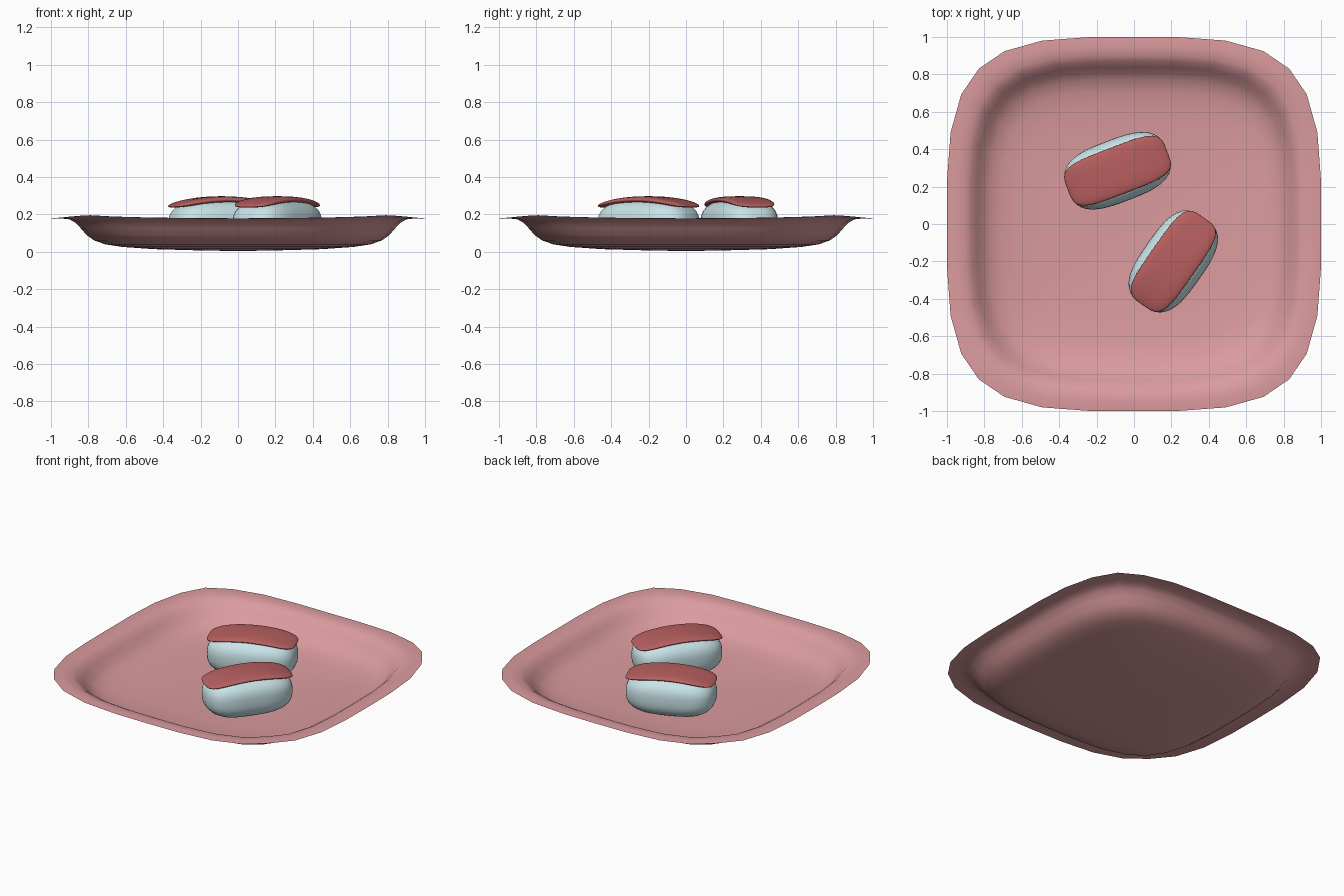
import bpy, bmesh, math
from mathutils import Matrix, Vector

if "Cube" in bpy.data.objects:
    bpy.data.objects.remove(bpy.data.objects["Cube"])


def material(name, rgb):
    m = bpy.data.materials.new(name)
    m.diffuse_color = (*rgb, 1)
    m.use_nodes = True
    m.node_tree.nodes["Principled BSDF"].inputs["Base Color"].default_value = m.diffuse_color
    return m


PINK = material("pink glaze", (0.71, 0.33, 0.345))
RICE = material("pale rice", (0.58, 0.77, 0.80))
RED = material("red fish", (0.48, 0.115, 0.115))


def finish(bm, name, mat):
    me = bpy.data.meshes.new(name)
    bm.to_mesh(me)
    bm.free()
    me.materials.append(mat)
    for p in me.polygons:
        p.use_smooth = True
    ob = bpy.data.objects.new(name, me)
    bpy.context.collection.objects.link(ob)
    return ob


def plate():
    # rounded-square outline, eight points per side
    n, outline = 3.72, []
    for side in range(4):
        for i in range(8):
            t = (i - 4) / 4
            x = (1 + abs(t) ** n) ** (-1 / n)
            p = Matrix.Rotation(side * math.pi / 2, 3, 'Z') @ Vector((x, x * t, 0))
            outline.append((p, abs(t) ** 2))
    # scale and height of each ring from rim to floor
    profile = [(1, .175), (.95, .179), (.90, .173), (.87, .156), (.84, .125),
               (.81, .090), (.77, .061), (.71, .040), (.62, .026),
               (.45, .014), (.2, .007)]
    bm = bmesh.new()
    rings = []
    for s, z in profile:
        # rim corners lift slightly
        lift = .019 * max(0, (s - .8) / .2) ** .5 if s > .8 else 0
        rings.append([bm.verts.new((p.x * s, p.y * s, z + lift * c)) for p, c in outline])
    for a, b in zip(rings, rings[1:]):
        for i in range(32):
            j = (i + 1) % 32
            bm.faces.new((a[i], a[j], b[j], b[i]))
    centre = bm.verts.new((0, 0, .004))
    for i in range(32):
        bm.faces.new((rings[-1][i], rings[-1][(i + 1) % 32], centre))
    finish(bm, "plate", PINK)


def rounded_block(name, mat, size, n, m, z, drop, place):
    # sphere pushed out to a soft block, with ends bent down by drop
    bm = bmesh.new()
    bmesh.ops.create_uvsphere(bm, u_segments=48, v_segments=20, radius=1)
    for v in bm.verts:
        x, y, h = v.co
        r = ((abs(x) ** n + abs(y) ** n) ** (m / n) + abs(h) ** m) ** (1 / m)
        x, y, h = x / r, y / r, h / r
        v.co = (x * size[0], y * size[1], z + h * size[2] - drop * x * x)
    bmesh.ops.transform(bm, matrix=place, verts=bm.verts)
    finish(bm, name, mat)


plate()

# two pieces: position and turn
for i, (x, y, turn) in enumerate([(-.088, .285, 21), (.21, -.2, 55)], 1):
    place = Matrix.Translation((x, y, 0)) @ Matrix.Rotation(math.radians(turn), 4, 'Z')
    rounded_block(f"rice_{i}", RICE, (.285, .168, .134), 3, 2.8, .146, 0, place)
    rounded_block(f"fish_slice_{i}", RED, (.285, .127, .019), 4.2, 2.6, .278, .036, place)
